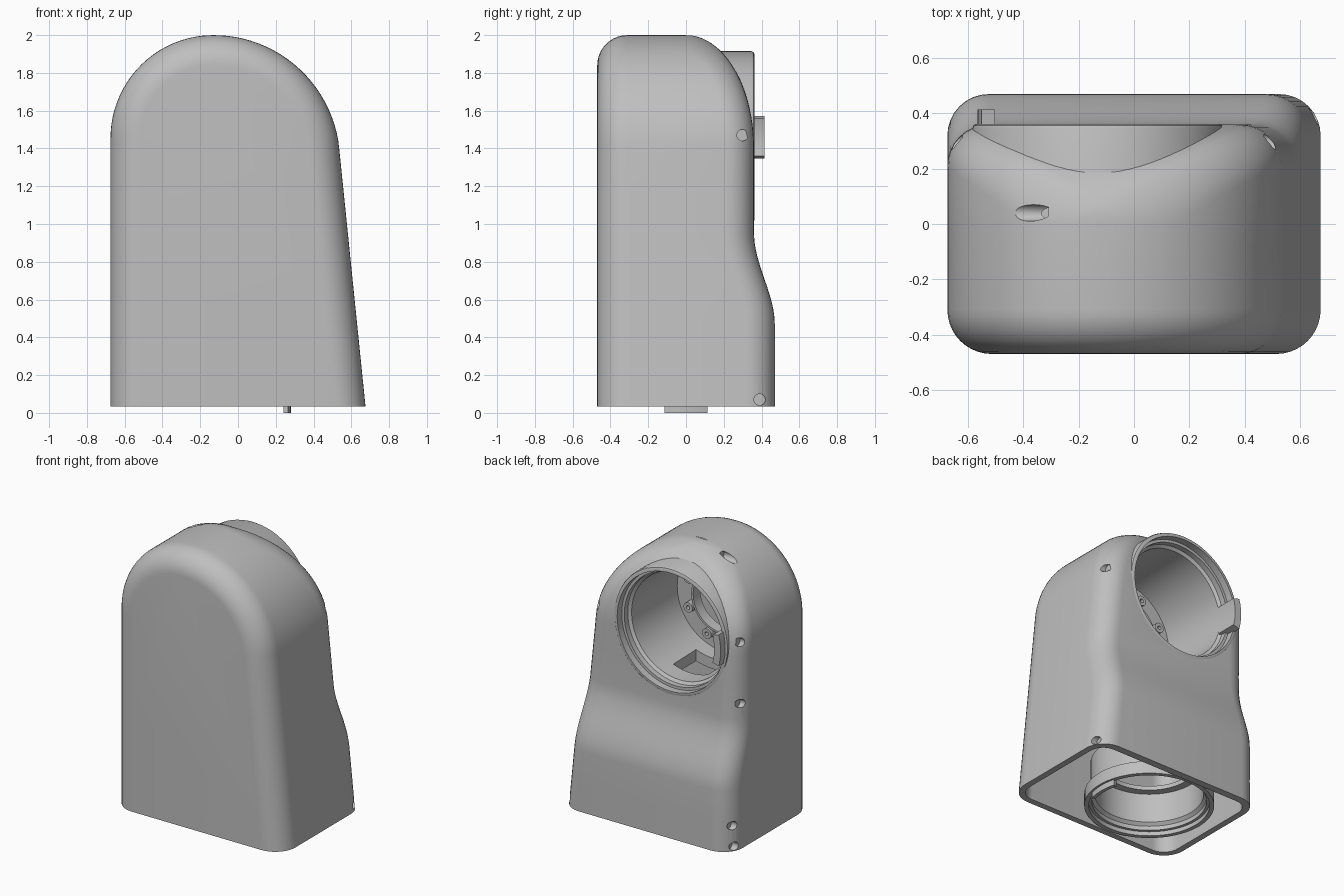
import bpy, bmesh
from math import sin, cos, pi, radians, sqrt
from mathutils import Vector, Matrix

cube = bpy.data.objects.get("Cube")
if cube:
    bpy.data.objects.remove(cube, do_unlink=True)

grey = bpy.data.materials.new("light_grey")
grey.use_nodes = True
COLOUR = (0.52, 0.52, 0.52, 1)
grey.diffuse_color = COLOUR
grey.node_tree.nodes["Principled BSDF"].inputs["Base Color"].default_value = COLOUR

CX, CZ = -0.13, 1.46      # socket centre
BASE, TOP = 0.035, 2.0
FRONT, FILLET, WALL = -0.47, 0.16, 0.045


def finish(name, bm):
    bmesh.ops.remove_doubles(bm, verts=bm.verts, dist=1e-5)
    bmesh.ops.recalc_face_normals(bm, faces=bm.faces)
    mesh = bpy.data.meshes.new(name)
    bm.to_mesh(mesh)
    bm.free()
    obj = bpy.data.objects.new(name, mesh)
    bpy.context.collection.objects.link(obj)
    mesh.materials.append(grey)
    return obj


def activate(obj):
    bpy.ops.object.select_all(action='DESELECT')
    obj.select_set(True)
    bpy.context.view_layer.objects.active = obj


def smooth(obj):
    activate(obj)
    bpy.ops.object.shade_smooth_by_angle(angle=radians(32))


def cut(obj, cutter):
    mod = obj.modifiers.new("cut", 'BOOLEAN')
    mod.operation = 'DIFFERENCE'
    mod.solver = 'EXACT'
    mod.object = cutter
    activate(obj)
    bpy.ops.object.modifier_apply(modifier=mod.name)
    bpy.data.objects.remove(cutter, do_unlink=True)


# Housing shape: side outline, and depth of the back at each height
def edge(z, side, inset):
    if side < 0:
        r, c, start = 0.545, 1.455, 1.455
        x = -0.675
    else:
        r, c, start = 0.67, 1.33, 1.4
        x = 0.675 - 0.102 * (z - BASE)
    n = Vector((side, 0))
    if z > start:
        x = CX + side * sqrt(max(r * r - (z - c) ** 2, 0))
        n = Vector(((x - CX) / r, (z - c) / r))
    return Vector((x, z)) - n * inset


def back_depth(z):
    if z > 1.4:
        return 0.36 * sqrt(max(1 - ((z - 1.4) / 0.6) ** 2, 0))
    s = min(max((z - 0.47) / 0.48, 0), 1)
    return 0.47 - 0.11 * s * s * (3 - 2 * s)


def shell(name, wall, base):
    zs = [base, 0.25] + [0.47 + 0.04 * i for i in range(13)] + [1.2]
    zs += [1.4 + 0.6 * sin(radians(4 * i)) for i in range(22)]
    bm = bmesh.new()

    def face(points):
        bm.faces.new([bm.verts.new(p) for p in points])

    def grid(rows):
        for a, b in zip(rows, rows[1:]):
            for i in range(len(a) - 1):
                quad = []
                for p in (a[i], a[i + 1], b[i + 1], b[i]):
                    if all((p - q).length > 1e-5 for q in quad):
                        quad.append(p)
                if len(quad) > 2:
                    face(quad)

    def outline(y, d):
        pts = [edge(z, -1, d) for z in zs] + [Vector((CX, TOP - d))]
        pts += [edge(z, 1, d) for z in reversed(zs)]
        return [Vector((p.x, y, p.y)) for p in pts]

    # front half, with its rounded edge
    r = FILLET - wall
    rows = []
    for k in range(11):
        a = k / 10 * pi / 2
        rows.append(outline(FRONT + wall + r * (1 - cos(a)), wall + r * (1 - sin(a))))
    rows.append(outline(0, wall))
    grid(rows)
    face(rows[0])

    # back half, as rounded sections stacked upward
    sections = []
    for z in zs:
        left, right = edge(z, -1, wall), edge(z, 1, wall)
        depth = back_depth(z) * (1 - wall / 0.4)
        rx = min(0.15 - wall, 0.45 * (right.x - left.x))
        ry = min(0.15 - wall, depth)
        arc = [(rx * (1 - cos(a)), depth - ry + ry * sin(a))
               for a in [i / 8 * pi / 2 for i in range(9)]]
        sec = [Vector((left.x, 0, left.y))]
        sec += [Vector((left.x + x, y, left.y)) for x, y in arc]
        sec += [Vector((right.x - x, y, right.y)) for x, y in reversed(arc)]
        sec.append(Vector((right.x, 0, right.y)))
        sections.append(sec)
    grid(sections)
    face(sections[-1] + [Vector((CX, 0, TOP - wall))])
    face([row[0] for row in rows] + sections[0][1:] + [row[-1] for row in reversed(rows)][1:])
    return finish(name, bm)


# Turned part: closed (radius, distance) profile around an axis
def turned(name, profile, centre, axis, a0=0, a1=360, steps=72):
    bm = bmesh.new()
    full = a1 - a0 == 360
    rings = []
    for i in range(steps if full else steps + 1):
        a = radians(a0 + (a1 - a0) * i / steps)
        ring = []
        for r, h in profile:
            u, v = r * cos(a), r * sin(a)
            p = {'X': (h, u, v), 'Y': (u, h, v), 'Z': (u, v, h)}[axis]
            ring.append(bm.verts.new(Vector(p) + Vector(centre)))
        rings.append(ring)
    n = len(profile)
    for i in range(steps):
        a, b = rings[i], rings[(i + 1) % len(rings)]
        for j in range(n):
            k = (j + 1) % n
            bm.faces.new((a[j], a[k], b[k], b[j]))
    if not full:
        bm.faces.new(rings[0])
        bm.faces.new(rings[-1])
    return finish(name, bm)


def cylinder(name, radius, start, end, centre, axis, sides):
    bm = bmesh.new()
    turn = {'X': Matrix.Rotation(pi / 2, 4, 'Y'), 'Y': Matrix.Rotation(-pi / 2, 4, 'X')}[axis]
    shift = Matrix.Translation((0, 0, (start + end) / 2))
    bmesh.ops.create_cone(bm, cap_ends=True, segments=sides, radius1=radius, radius2=radius,
                          depth=end - start, matrix=Matrix.Translation(centre) @ turn @ shift)
    return finish(name, bm)


# Housing: hollow, open below, with a round opening in the back
housing = shell("housing", 0, BASE)
cut(housing, shell("cavity_cutter", WALL, -0.1))
cut(housing, cylinder("opening_cutter", 0.445, 0.02, 0.7, (CX, 0, CZ), 'Y', 72))

# Sideways screw pockets: start x, end x, y, z
pockets = [(0.47, 0.7, 0.3, 1.47), (0.62, 0.8, 0.39, 0.07), (-0.8, -0.62, 0.3, 1.5),
           (-0.8, -0.62, 0.3, 1.06), (-0.8, -0.62, 0.4, 0.22), (-0.8, -0.62, 0.39, 0.07),
           (-0.6, -0.31, 0.04, 1.94)]
for x0, x1, y, z in pockets:
    cut(housing, cylinder("pocket_cutter", 0.03, x0, x1, (0, y, z), 'X', 24))
smooth(housing)

# Back socket: stepped barrel with a floor flange
socket = turned("back_socket", [
    (0.455, -0.29), (0.455, 0.345), (0.45, 0.357), (0.44, 0.362), (0.425, 0.362),
    (0.425, 0.31), (0.405, 0.31), (0.405, 0.27), (0.385, 0.255), (0.375, -0.25),
    (0.22, -0.25), (0.22, -0.29)], (CX, 0, CZ), 'Y')
bm = bmesh.new()
bmesh.ops.create_cube(bm, size=1, matrix=Matrix.Translation((CX, 0, CZ - 0.45))
                      @ Matrix.Diagonal((0.28, 0.26, 0.4, 1)))
cut(socket, finish("window_cutter", bm))
smooth(socket)

inner_rim = turned("socket_inner_rim", [(0.22, -0.25), (0.22, -0.21), (0.235, -0.21),
                                        (0.235, -0.25)], (CX, 0, CZ), 'Y')
smooth(inner_rim)

# Screw bosses on the socket floor
for i in range(8):
    a = i * pi / 4 + pi / 8
    boss = turned("screw_boss", [(0.014, -0.26), (0.014, -0.2), (0.036, -0.2), (0.036, -0.26)],
                  (CX + 0.275 * cos(a), 0, CZ + 0.275 * sin(a)), 'Y', steps=16)
    smooth(boss)

# Bottom socket: wide grooved rim and a narrower bore
bottom = turned("bottom_socket", [
    (0.425, 0.04), (0.425, 0.13), (0.385, 0.13), (0.385, 0.36), (0.3, 0.36), (0.3, 0.33),
    (0.355, 0.33), (0.355, 0.12), (0.375, 0.1), (0.375, 0.07), (0.395, 0.07), (0.395, 0.04)],
    (CX, 0, 0), 'Z')
smooth(bottom)

# Curved locking tabs
smooth(turned("back_tab", [(0.385, 0.24), (0.385, 0.415), (0.436, 0.415), (0.436, 0.24)],
              (CX, 0, CZ), 'Y', 165, 195, 10))
smooth(turned("bottom_tab", [(0.385, 0), (0.385, 0.12), (0.41, 0.12), (0.41, 0)],
              (CX, 0, 0), 'Z', -16, 16, 10))
